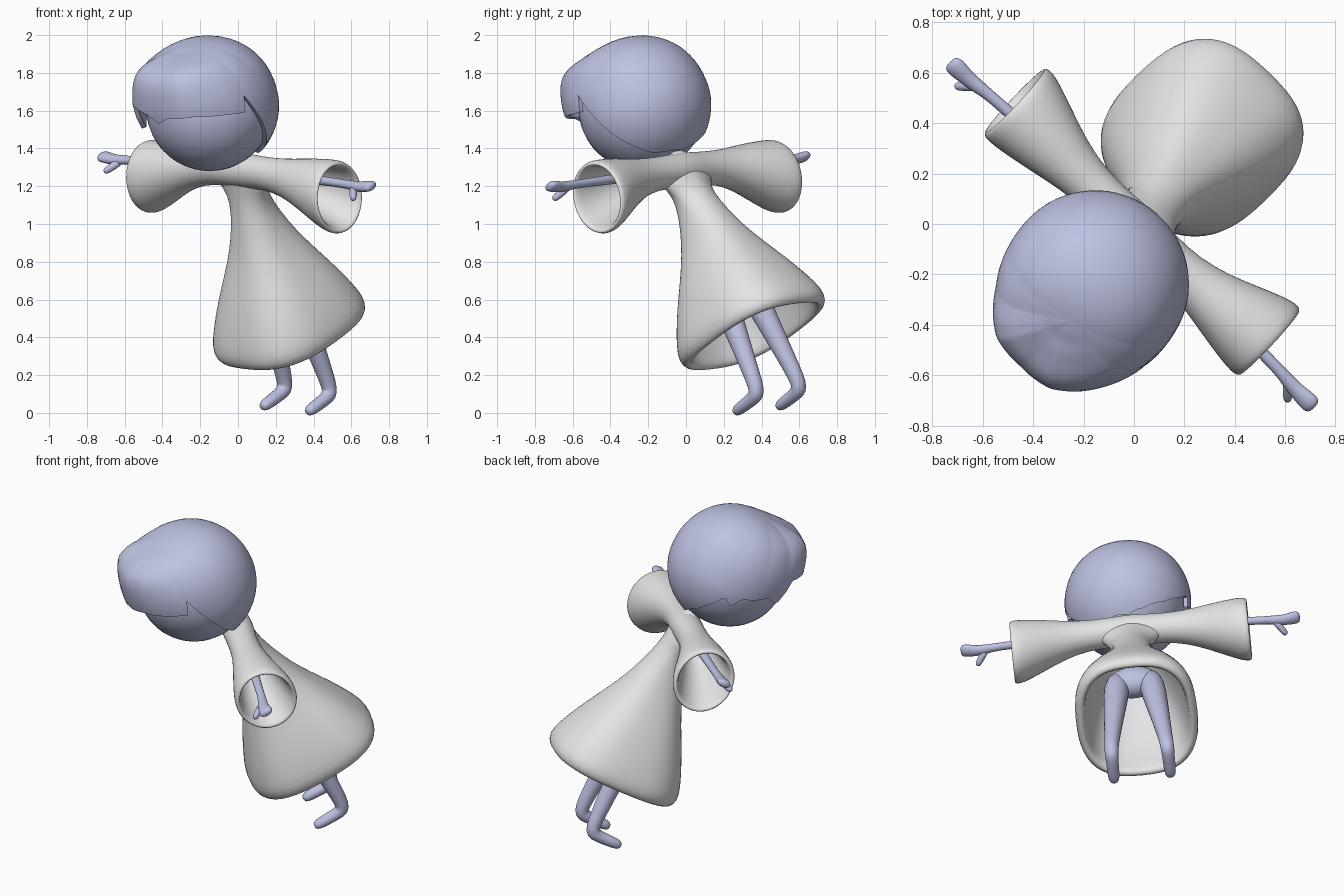
import bpy, bmesh
from math import radians, sin, cos, pi, copysign
from mathutils import Vector, Matrix

if "Cube" in bpy.data.objects:
    bpy.data.objects.remove(bpy.data.objects["Cube"])

# Pose shared by all parts: turned, rolled a little and leaning forward
POSE = (Matrix.Translation((0.015, -0.02, 1.285)) @ Matrix.Rotation(radians(-43.5), 4, 'Z')
        @ Matrix.Rotation(radians(4.6), 4, 'Y') @ Matrix.Rotation(radians(28), 4, 'X'))


def material(name, color):
    m = bpy.data.materials.new(name)
    m.use_nodes = True
    m.diffuse_color = (*color, 1)
    m.node_tree.nodes["Principled BSDF"].inputs["Base Color"].default_value = (*color, 1)
    return m


BLUE = material("pale blue", (0.51, 0.54, 0.76))
CLOTH = material("light grey cloth", (0.78, 0.78, 0.78))


def finish(name, bm, mat, mirror=False, subsurf=1):
    bmesh.ops.recalc_face_normals(bm, faces=bm.faces)
    me = bpy.data.meshes.new(name)
    bm.to_mesh(me)
    bm.free()
    me.materials.append(mat)
    for p in me.polygons:
        p.use_smooth = True
    ob = bpy.data.objects.new(name, me)
    bpy.context.collection.objects.link(ob)
    ob.matrix_world = POSE
    if mirror:
        ob.modifiers.new("mirror", 'MIRROR')
    if subsurf:
        ob.modifiers.new("smooth", 'SUBSURF').levels = subsurf
        ob.modifiers["smooth"].render_levels = subsurf
    return ob


def tube(name, stations, mat, side, axis=None, n=16, mirror=False, open_start=False):
    """Loft of rings; a station is (centre, radius along side, other radius, squareness)."""
    bm = bmesh.new()
    pts = [Vector(s[0]) for s in stations]
    rings = []
    for i, (_, ru, rv, *square) in enumerate(stations):
        power = 2 / square[0] if square else 1
        d = Vector(axis) if axis else (pts[min(i + 1, len(pts) - 1)] - pts[max(i - 1, 0)])
        d.normalize()
        u = Vector(side)
        u = (u - d * u.dot(d)).normalized()
        v = d.cross(u)
        ring = []
        for k in range(n):
            a = 2 * pi * k / n
            c, s = cos(a), sin(a)
            c = copysign(abs(c) ** power, c)
            s = copysign(abs(s) ** power, s)
            ring.append(bm.verts.new(pts[i] + u * ru * c + v * rv * s))
        rings.append(ring)
    for a, b in zip(rings, rings[1:]):
        for k in range(n):
            bm.faces.new((a[k], a[(k + 1) % n], b[(k + 1) % n], b[k]))
    if not open_start:
        bm.faces.new(rings[0])
    bm.faces.new(rings[-1])
    return finish(name, bm, mat, mirror)


def ball(name, centre, scale, mat):
    bm = bmesh.new()
    m = Matrix.Translation(centre) @ Matrix.Diagonal((*scale, 1))
    bmesh.ops.create_uvsphere(bm, u_segments=40, v_segments=24, radius=1, matrix=m)
    return finish(name, bm, mat, subsurf=0)


def lerp_keys(keys, x):
    for (a, p), (b, q) in zip(keys, keys[1:]):
        if a <= x <= b:
            return p + (q - p) * (x - a) / (b - a)
    return 0


# Dress: collar, waist, flared skirt, rolled hem and inner lining
dress = [(.105, .04, .038, 2), (.09, .06, .05, 2), (.06, .09, .06, 2), (0, .16, .072, 1.8),
         (-.06, .2, .08, 1.6), (-.1, .155, .087, 1.7), (-.17, .114, .098, 2),
         (-.3, .128, .138, 2.2), (-.43, .168, .184, 2.4), (-.55, .22, .24, 2.5),
         (-.69, .285, .312, 2.6), (-.82, .333, .37, 2.7), (-.92, .362, .41, 2.7),
         (-.975, .358, .406, 2.7), (-1.003, .332, .38, 2.7), (-.99, .304, .35, 2.7),
         (-.92, .3, .345, 2.7), (-.75, .265, .3, 2.6), (-.55, .19, .21, 2.4),
         (-.4, .135, .15, 2)]
tube("dress", [((0, 0, z), a, b, p) for z, a, b, p in dress], CLOTH, (1, 0, 0),
     axis=(0, 0, -1), n=32)

# Sleeves: one yoke across the shoulders, opening into drooping bells
sleeve = [(0, 0, .094), (.08, 0, .091), (.2, -.002, .088), (.33, -.014, .102),
          (.45, -.036, .136), (.57, -.068, .174), (.645, -.088, .194), (.685, -.094, .197),
          (.702, -.095, .185), (.695, -.094, .17), (.65, -.086, .156), (.56, -.066, .134),
          (.43, -.034, .1), (.3, -.012, .068)]
tube("sleeves", [((x, -.02 * x, z), r * (1 - .1 * x), r * (1 + .03 * x)) for x, z, r in sleeve],
     CLOTH, (0, 1, 0), axis=(1, 0, 0), n=24, mirror=True, open_start=True)

# Arms with flattened hands
tube("arms", [((.25, 0, -.005), .03, .03), ((.55, -.012, 0), .028, .027),
              ((.8, -.022, 0), .022, .021), ((.85, -.03, 0), .031, .027),
              ((.9, -.035, 0), .033, .027), ((.95, -.032, .006), .041, .028),
              ((.985, -.03, .01), .043, .026), ((1, -.03, .01), .025, .014)],
     BLUE, (0, 1, 0), n=12, mirror=True)
tube("thumbs", [((.85, -.03, -.004), .022, .022), ((.875, -.065, -.016), .022, .021),
                ((.9, -.1, -.028), .021, .02), ((.912, -.118, -.034), .013, .013)],
     BLUE, (0, 0, 1), n=10, mirror=True)

# Legs bending into feet, joined by the hips
tube("legs", [((.085, 0, -.53), .06, .07), ((.105, 0, -.63), .08, .082),
              ((.12, .005, -.81), .07, .072), ((.14, .005, -1.02), .056, .057),
              ((.158, .004, -1.225), .044, .045), ((.163, 0, -1.295), .042, .043),
              ((.165, -.018, -1.327), .041, .046), ((.165, -.06, -1.333), .037, .036),
              ((.166, -.14, -1.333), .037, .034), ((.166, -.192, -1.333), .032, .03),
              ((.166, -.207, -1.333), .015, .014)],
     BLUE, (1, 0, 0), n=14, mirror=True)
ball("hips", (0, 0, -.58), (.15, .09, .1), BLUE)

# Neck and head
tube("neck", [((0, 0, .03), .04, .04), ((0, -.01, .1), .033, .033),
              ((0, -.03, .18), .04, .04)], BLUE, (1, 0, 0), n=14)
HEAD = Vector((0, -.08, .42))
ball("head", HEAD, (.337, .337, .337), BLUE)

# Hairline: (angle from the front, angle down from the crown); longer on the right
HAIRLINE = [(-180, 158), (-150, 150), (-125, 134), (-108, 114), (-101, 103), (-92, 110),
            (-86, 98), (-74, 95), (-62, 89), (-48, 93), (-44, 90), (-41, 70), (-25, 66),
            (-8, 68), (3, 74), (12, 70), (35, 71), (60, 77), (76, 82), (80, 69), (88, 92),
            (97, 120), (110, 142), (120, 150), (140, 154), (180, 158)]
# Outward push of the fringe: by angle down from the crown, and by angle from the front
FRINGE = [(0, 0), (15, .01), (28, .045), (38, .082), (44, .093), (50, .088), (60, .068),
          (78, .038), (100, 0)]
SPREAD = [(-105, 0), (-75, .12), (-50, .4), (-36, .78), (-24, 1), (0, .92), (24, 1.02),
          (40, .82), (60, .48), (80, .18), (105, 0)]

# Hair: a cap ending at the hairline
bm = bmesh.new()
COLS, ROWS = 144, 24
top = bm.verts.new(HEAD + Vector((0, 0, .382)))
grid = []
for c in range(COLS):
    deg = -180 + 360 * c / COLS
    az, end = radians(deg), lerp_keys(HAIRLINE, deg)
    front = lerp_keys(SPREAD, deg)
    col = []
    for r in range(1, ROWS + 1):
        deg_down = end * r / ROWS
        t = radians(deg_down)
        rad = .369 + .013 * max(0, cos(t)) + lerp_keys(FRINGE, deg_down) * front
        if deg_down < 90:
            rad += .014 * (sin(2 * t) * sin(az)) ** 2
        rad -= .014 * max(0, t - radians(100))
        col.append(bm.verts.new(HEAD + rad * Vector(
            (sin(t) * sin(az), -sin(t) * cos(az), cos(t)))))
    grid.append(col)
for c in range(COLS):
    a, b = grid[c], grid[(c + 1) % COLS]
    bm.faces.new((top, a[0], b[0]))
    for r in range(ROWS - 1):
        bm.faces.new((a[r], a[r + 1], b[r + 1], b[r]))
hair = finish("hair", bm, BLUE, subsurf=0)
shell = hair.modifiers.new("thickness", 'SOLIDIFY')
shell.thickness = 0.024
shell.offset = -1
hair.modifiers.new("crisp edge", 'EDGE_SPLIT').split_angle = radians(50)
